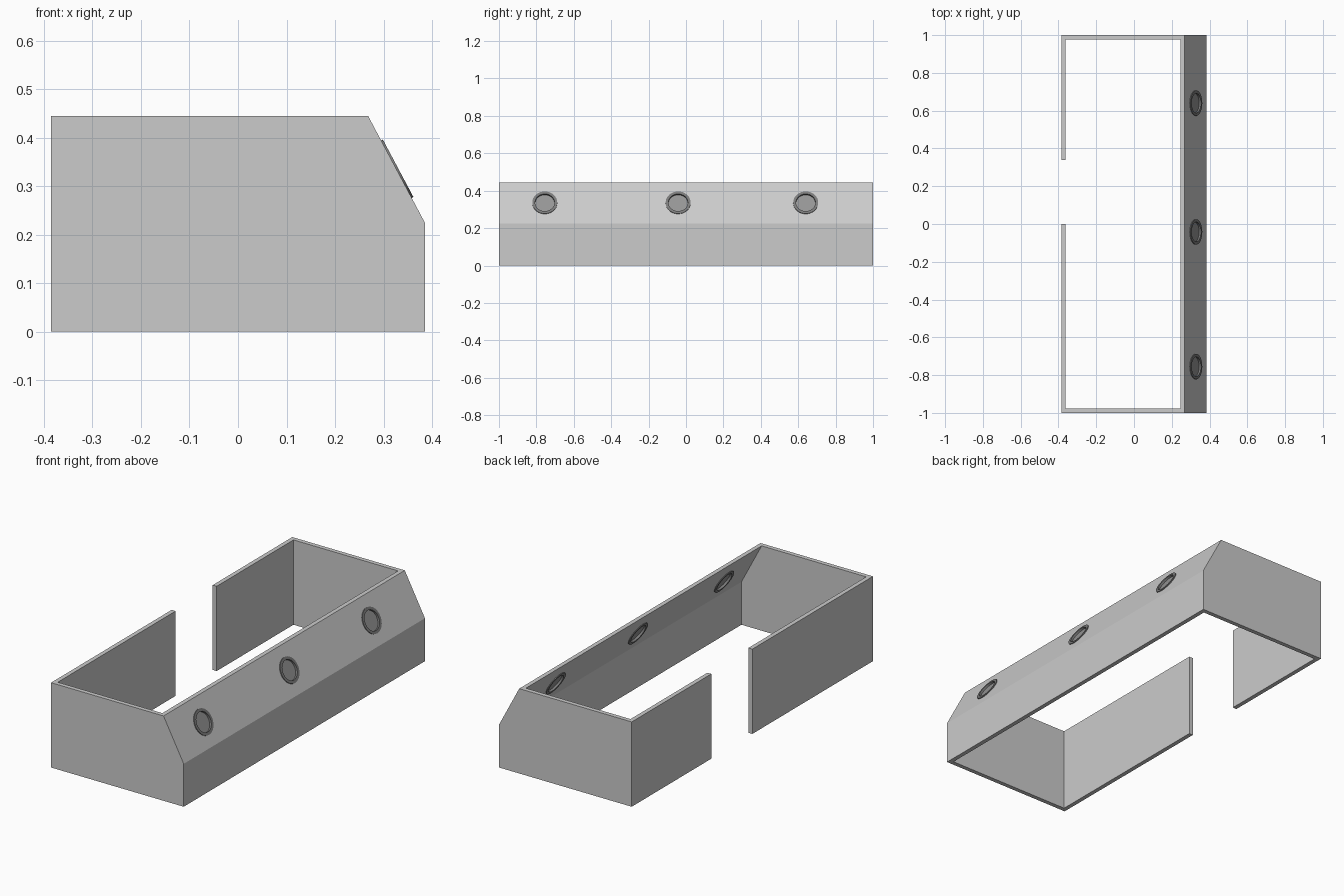
import bpy, bmesh, math
from mathutils import Vector

if "Cube" in bpy.data.objects:
    bpy.data.objects.remove(bpy.data.objects["Cube"])

T = 0.023                                   # wall thickness
LOW, HIGH = Vector((0.385, 0, 0.225)), Vector((0.268, 0, 0.445))
SLOPE = (HIGH.x - LOW.x) / (HIGH.z - LOW.z)
NORMAL = Vector((HIGH.z - LOW.z, 0, LOW.x - HIGH.x)).normalized()


def finish(name, bm, color=None):
    bmesh.ops.recalc_face_normals(bm, faces=bm.faces)
    me = bpy.data.meshes.new(name)
    bm.to_mesh(me)
    bm.free()
    ob = bpy.data.objects.new(name, me)
    bpy.context.collection.objects.link(ob)
    if color:
        mat = bpy.data.materials.get(name.split(".")[0]) or bpy.data.materials.new(name.split(".")[0])
        mat.diffuse_color = color
        mat.use_nodes = True
        mat.node_tree.nodes["Principled BSDF"].inputs["Base Color"].default_value = mat.diffuse_color
        me.materials.append(mat)
    return ob


def prism(name, profile, y0, y1):
    bm = bmesh.new()
    f = bm.faces.new([bm.verts.new((x, y0, z)) for x, z in profile])
    ext = bmesh.ops.extrude_face_region(bm, geom=[f])["geom"]
    bmesh.ops.translate(bm, vec=(0, y1 - y0, 0),
                        verts=[v for v in ext if isinstance(v, bmesh.types.BMVert)])
    return finish(name, bm)


def lathe(name, profile, closed, color=None):
    # Spin a (radius, height) profile round the local z axis
    bm = bmesh.new()
    vs = [bm.verts.new((r, 0, h)) for r, h in profile]
    pairs = list(zip(vs, vs[1:])) + ([(vs[-1], vs[0])] if closed else [])
    es = [bm.edges.new(p) for p in pairs]
    bmesh.ops.spin(bm, geom=vs + es, axis=(0, 0, 1), cent=(0, 0, 0),
                   angle=math.tau, steps=32, use_duplicate=False)
    bmesh.ops.remove_doubles(bm, verts=bm.verts, dist=1e-5)
    return finish(name, bm, color)


def place(ob, y):
    # Sit on the sloping panel, local z along its outward normal
    p = (LOW + HIGH) / 2
    ob.location = (p.x, y, p.z)
    ob.rotation_euler = NORMAL.to_track_quat('Z', 'Y').to_euler()


def cut(ob, cutter):
    bpy.context.view_layer.update()
    m = ob.modifiers.new("cut", 'BOOLEAN')
    m.operation, m.solver, m.object = 'DIFFERENCE', 'EXACT', cutter
    bpy.context.view_layer.objects.active = ob
    bpy.ops.object.modifier_apply(modifier=m.name)
    bpy.data.objects.remove(cutter)


# Wall shell with sloping side, open top and bottom
walls = prism("walls", [(-0.385, 0), (0.385, 0), (LOW.x, LOW.z), (HIGH.x, HIGH.z),
                        (-0.385, HIGH.z)], -1, 1)
top = 0.545
cut(walls, prism("inside_cutter", [(-0.385 + T, -0.1), (LOW.x - T, -0.1), (LOW.x - T, LOW.z),
                                   (LOW.x - T + SLOPE * (top - LOW.z), top),
                                   (-0.385 + T, top)], -1 + T, 1 - T))

# Doorway in the long straight side
cut(walls, prism("door_cutter", [(-0.5, -0.1), (-0.3, -0.1), (-0.3, 0.6), (-0.5, 0.6)], 0, 0.34))

# Portholes: hole, dark frame and pane
for y in (-0.755, -0.042, 0.64):
    hole = lathe("hole_cutter", [(0, -0.06), (0.06, -0.06), (0.06, 0.06), (0, 0.06)], False)
    place(hole, y)
    cut(walls, hole)
    frame = lathe("porthole_frame", [(0.052, -0.024), (0.067, -0.024), (0.067, 0.004),
                                     (0.052, 0.004)], True, (0.2, 0.2, 0.2, 1))
    pane = lathe("porthole_pane", [(0, -0.013), (0.054, -0.013), (0.054, -0.007),
                                   (0, -0.007)], False, (0.3, 0.3, 0.3, 1))
    for ob in (frame, pane):
        place(ob, y)
        bpy.ops.object.select_all(action='DESELECT')
        ob.select_set(True)
        bpy.context.view_layer.objects.active = ob
        bpy.ops.object.shade_smooth_by_angle(angle=math.radians(30))
